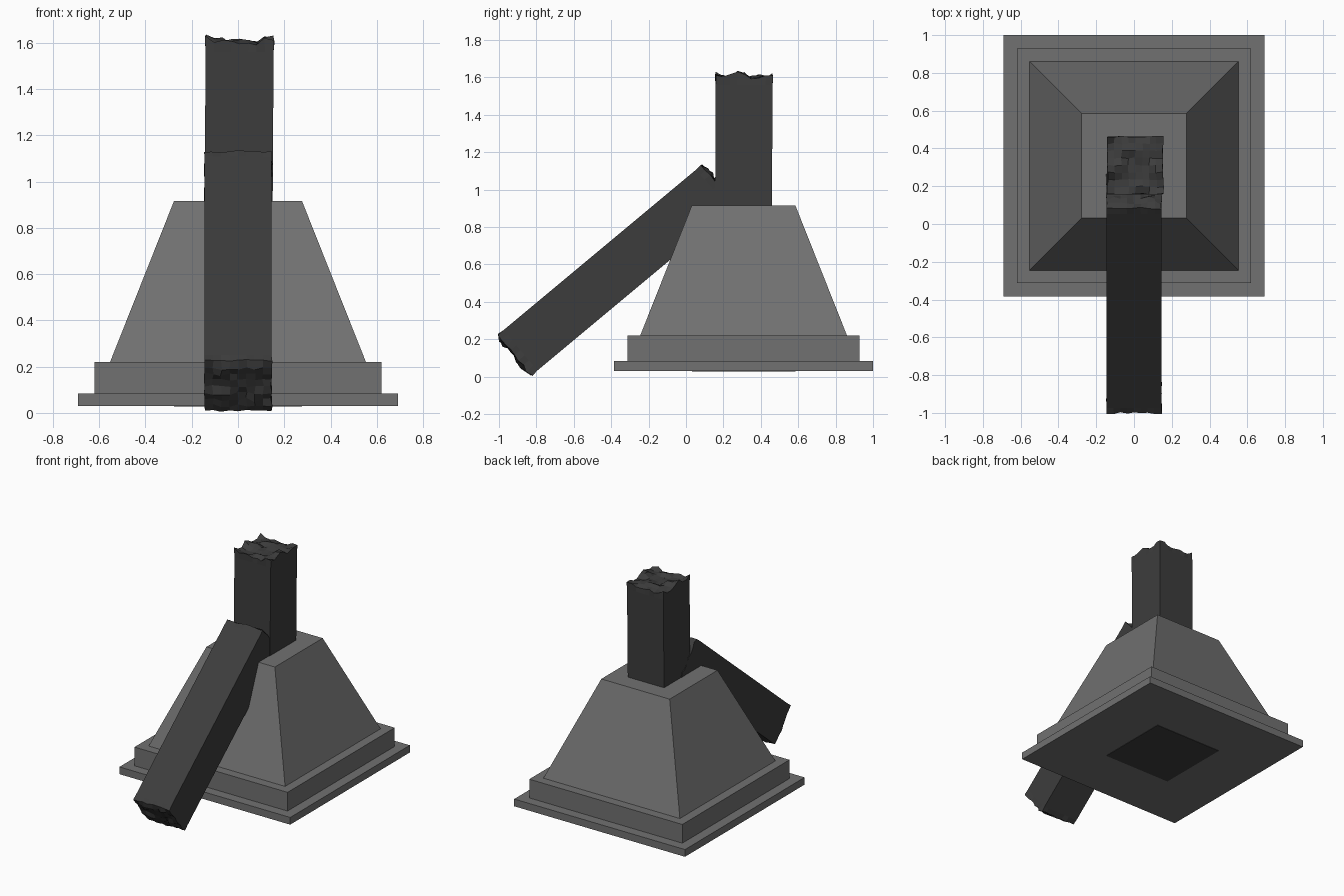
import bpy, bmesh, math, random
from mathutils import Matrix, Vector

if "Cube" in bpy.data.objects:
    bpy.data.objects.remove(bpy.data.objects["Cube"])

random.seed(4)


def material(name, value):
    m = bpy.data.materials.new(name)
    m.diffuse_color = (value, value, value, 1)
    m.use_nodes = True
    m.node_tree.nodes["Principled BSDF"].inputs["Base Color"].default_value = m.diffuse_color
    return m


STONE = material("grey stone", 0.165)
TIMBER = material("dark timber", 0.046)


def finish(name, bm, mat):
    bmesh.ops.recalc_face_normals(bm, faces=bm.faces)
    mesh = bpy.data.meshes.new(name)
    bm.to_mesh(mesh)
    bm.free()
    mesh.materials.append(mat)
    ob = bpy.data.objects.new(name, mesh)
    bpy.context.collection.objects.link(ob)
    return ob


def block(name, half, z0, z1, mat, top=None, cy=0.308):
    """Square block, optionally tapering to a smaller top."""
    bm = bmesh.new()
    bmesh.ops.create_cube(bm, size=2)
    for v in bm.verts:
        up = v.co.z > 0
        h = top if up and top else half
        v.co = (v.co.x * h, cy + v.co.y * h, z1 if up else z0)
    return finish(name, bm, mat)


def lerp_curve(points, t):
    for (a, va), (b, vb) in zip(points, points[1:]):
        if t <= b:
            return va + (vb - va) * max(0, (t - a) / (b - a))
    return points[-1][1]


def broken_beam(name, wx, wy, length, matrix, across, along, cuts=8):
    """Square timber from local z = 0 to length, with splintered ends.
    across / along give the end height over local x and y (-1 to 1)."""
    bm = bmesh.new()
    bmesh.ops.create_cube(bm, size=2)
    planes = [(axis, -1 + 2 * i / cuts) for axis in (0, 1) for i in range(1, cuts)]
    planes += [(2, -1 + 0.06 / length), (2, 1 - 0.06 / length)]
    for axis, d in planes:
        n = Vector((0, 0, 0))
        n[axis] = 1
        bmesh.ops.bisect_plane(bm, geom=bm.verts[:] + bm.edges[:] + bm.faces[:],
                               plane_co=n * d, plane_no=n)
    for v in bm.verts:
        x, y, z = v.co
        end = abs(z) > 0.999
        p = Vector((x * wx / 2, y * wy / 2, (z + 1) * length / 2))
        if end:
            h = lerp_curve(across, x) + lerp_curve(along, y)
            p.z += math.copysign(h + random.uniform(-0.011, 0.011), z)
            p.x += random.uniform(-0.004, 0.004)
            p.y += random.uniform(-0.004, 0.004)
        v.co = matrix @ p
    return finish(name, bm, TIMBER)


# Stepped plinth and tapered pedestal
block("lower_step", 0.692, 0.03, 0.083, STONE)
block("upper_step", 0.62, 0.083, 0.22, STONE)
block("pedestal", 0.553, 0.22, 0.915, STONE, top=0.277)

# Dark square socket under the plinth
block("underside_socket", 0.277, 0.027, 0.031, TIMBER)

# Upright post with a broken top, leaning very slightly
post = broken_beam(
    "upright_post", 0.294, 0.304, 1.0,
    Matrix.Translation((0.001, 0.306, 0.59)) @ Matrix.Shear('XY', 4, (0.006, 0.005)),
    across=[(-1, -0.018), (-0.65, 0.0), (-0.4, -0.004), (0, 0.018), (0.4, 0.008), (1, -0.015)],
    along=[(-1, -0.015), (-0.7, 0.006), (-0.15, -0.025), (0, -0.022), (0.4, 0.018), (1, -0.008)])

# Fallen timber leaning on the pedestal, broken at both ends
tilt = -math.atan2(1.08, 0.90)
broken_beam(
    "leaning_timber", 0.29, 0.282, 1.40,
    Matrix.Translation((0, -0.908, 0.122)) @ Matrix.Rotation(tilt, 4, 'X'),
    across=[(-1, 0.0), (-0.4, 0.008), (0.1, -0.006), (0.5, 0.01), (1, -0.002)],
    along=[(-1, -0.002), (-0.7, 0.02), (-0.2, 0.004), (0.3, 0.014), (0.7, 0.016), (1, 0.0)])
